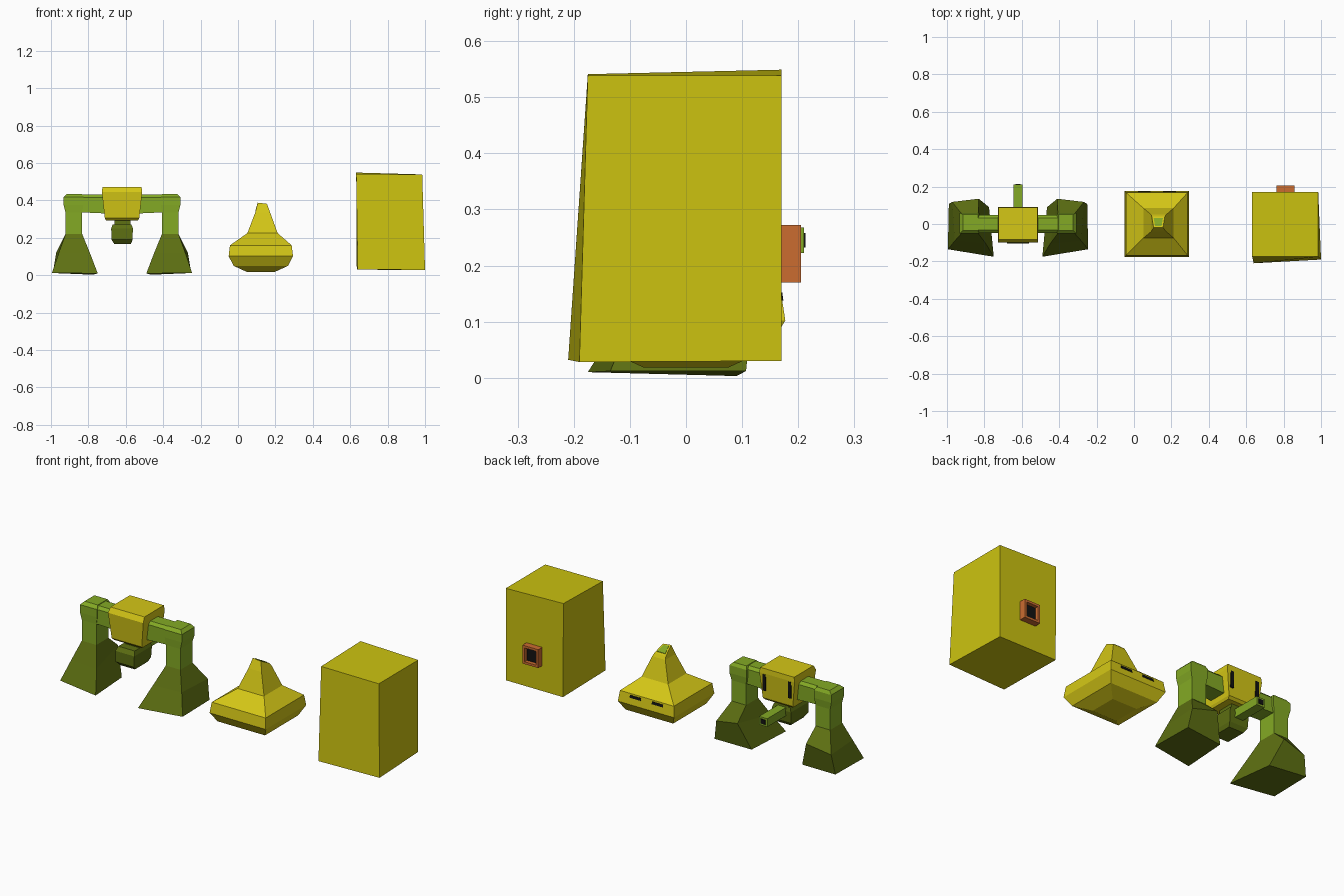
import bpy, bmesh

if "Cube" in bpy.data.objects:
    bpy.data.objects.remove(bpy.data.objects["Cube"])


def mat(name, r, g, b):
    m = bpy.data.materials.new(name)
    m.diffuse_color = (r, g, b, 1)
    m.use_nodes = True
    m.node_tree.nodes["Principled BSDF"].inputs["Base Color"].default_value = m.diffuse_color
    return m


YELLOW = mat("body_yellow", 0.66, 0.57, 0.008)
BOX = mat("box_yellow", 0.60, 0.54, 0.005)
GREEN = mat("light_green", 0.23, 0.40, 0.018)
DARK = mat("dark_green", 0.11, 0.16, 0.006)
ORANGE = mat("orange", 0.60, 0.15, 0.03)
BLACK = mat("black", 0.006, 0.006, 0.006)


def loft(name, rings, material):
    """Closed flat-faced solid through rings with equal point counts."""
    bm = bmesh.new()
    vs = [[bm.verts.new(p) for p in r] for r in rings]
    n = len(vs[0])
    for a, b in zip(vs, vs[1:]):
        for i in range(n):
            j = (i + 1) % n
            bm.faces.new((a[i], a[j], b[j], b[i]))
    bm.faces.new(vs[0][::-1])
    bm.faces.new(vs[-1])
    bmesh.ops.recalc_face_normals(bm, faces=bm.faces)
    me = bpy.data.meshes.new(name)
    bm.to_mesh(me)
    bm.free()
    me.materials.append(material)
    ob = bpy.data.objects.new(name, me)
    bpy.context.collection.objects.link(ob)
    return ob


def rect(x0, x1, y0, y1, z):
    return [(x0, y0, z), (x1, y0, z), (x1, y1, z), (x0, y1, z)]


def box(name, x0, x1, y0, y1, z0, z1, material):
    return loft(name, [rect(x0, x1, y0, y1, z0), rect(x0, x1, y0, y1, z1)], material)


# --- walker on the left: mirrored legs around CX
CX = -0.62


def side(rings, s):
    return [[(CX + s * x, y, z) for x, y, z in r] for r in rings]


FOOT = [
    [(.375, -.135, .012), (.13, -.175, .01), (.155, .09, .003), (.37, .107, .012)],
    [(.338, -.09, .12), (.172, -.105, .12), (.21, .135, .15), (.352, .118, .12)],
    [(.302, -.05, .22), (.213, -.05, .22), (.213, .055, .22), (.302, .055, .22)],
]
LEG = [rect(.213, .302, -.05, .055, .22), rect(.213, .302, -.05, .055, .335),
       rect(.207, .312, -.052, .06, .375), rect(.207, .312, -.052, .06, .418),
       rect(.215, .295, -.035, .05, .435)]
# arm runs along x: (y, z) section at several x
ARM = [[(x, -w, z0), (x, w, z0), (x, w, z1 - .015), (x, w - .015, z1),
        (x, -w + .015, z1), (x, -w, z1 - .015)]
       for x, w, z0, z1 in ((.08, .048, .33, .432), (.19, .048, .335, .432), (.25, .048, .335, .432))]
for s, tag in ((-1, "left"), (1, "right")):
    loft(tag + "_foot", side(FOOT, s), DARK)
    loft(tag + "_leg", side(LEG, s), GREEN)
    loft(tag + "_arm", side(ARM, s), GREEN)
    # vents on the back of the body
    x = CX + s * .078
    box(tag + "_body_vent", x - .009, x + .009, .084, .092, .35, .44, BLACK)

loft("walker_body", [
    rect(CX - .085, CX + .085, -.075, .07, .292),
    rect(CX - .092, CX + .092, -.088, .082, .305),
    rect(CX - .108, CX + .108, -.098, .09, .445),
    rect(CX - .104, CX + .104, -.082, .088, .472)], YELLOW)

# hanging turret and its barrel
box("turret_neck", CX - .04, CX + .045, -.045, .045, .26, .3, DARK)
loft("turret", [
    rect(CX - .042, CX + .048, -.085, .03, .168),
    rect(CX - .056, CX + .056, -.105, .045, .19),
    rect(CX - .058, CX + .058, -.105, .05, .25),
    rect(CX - .05, CX + .05, -.09, .045, .272)], DARK)
box("barrel", CX - .025, CX + .025, .02, .21, .222, .268, GREEN)
box("barrel_bore", CX - .014, CX + .014, .206, .213, .232, .258, BLACK)

# --- spouted pyramid in the middle
PX = .122


def square(h, z, hy=None):
    hy = hy or h
    return rect(PX - h, PX + h, -hy, hy, z)


spout_top = [(.105, -.02, .388), (.155, -.02, .382), (.165, .04, .352), (.095, .04, .352)]
loft("pyramid_pot", [
    square(.075, .018), square(.145, .05), square(.172, .102, .177), square(.165, .16, .168),
    rect(.05, .212, -.075, .085, .225), rect(.092, .172, -.04, .05, .335), spout_top], YELLOW)
# green opening at the slanted spout tip
cx, cy, cz = .13, .01, .368
opening = [(cx + (x - cx) * .7, cy + (y - cy) * .7, cz + (z - cz) * .7) for x, y, z in spout_top]
loft("spout_opening", [[(x, y, z - .002) for x, y, z in opening],
                       [(x, y, z + .003) for x, y, z in opening]], GREEN)
# slits on the sloped back band
for x in (.055, .19):
    loft("pot_slit", [rect(x - .034, x + .034, .166, .1735, .138),
                      rect(x - .034, x + .034, .164, .1715, .152)], BLACK)

# --- slightly skewed box on the right
loft("crate", [
    [(.64, -.21, .032), (1.0, -.19, .028), (.985, .17, .03), (.635, .17, .03)],
    [(.632, -.175, .541), (.985, -.175, .539), (.985, .17, .539), (.632, .17, .549)]], BOX)

# orange port on the back of the box, with an inset black hole
port = box("port_frame", .762, .858, .165, .205, .17, .272, ORANGE)
port.data.materials.append(BLACK)
bm = bmesh.new()
bm.from_mesh(port.data)
bm.normal_update()
back = [f for f in bm.faces if f.normal.y > .9]
bmesh.ops.inset_region(bm, faces=back, thickness=.018)
bmesh.ops.inset_region(bm, faces=back, thickness=.0005, depth=-.02)
for f in back:
    f.material_index = 1
bm.to_mesh(port.data)
bm.free()
